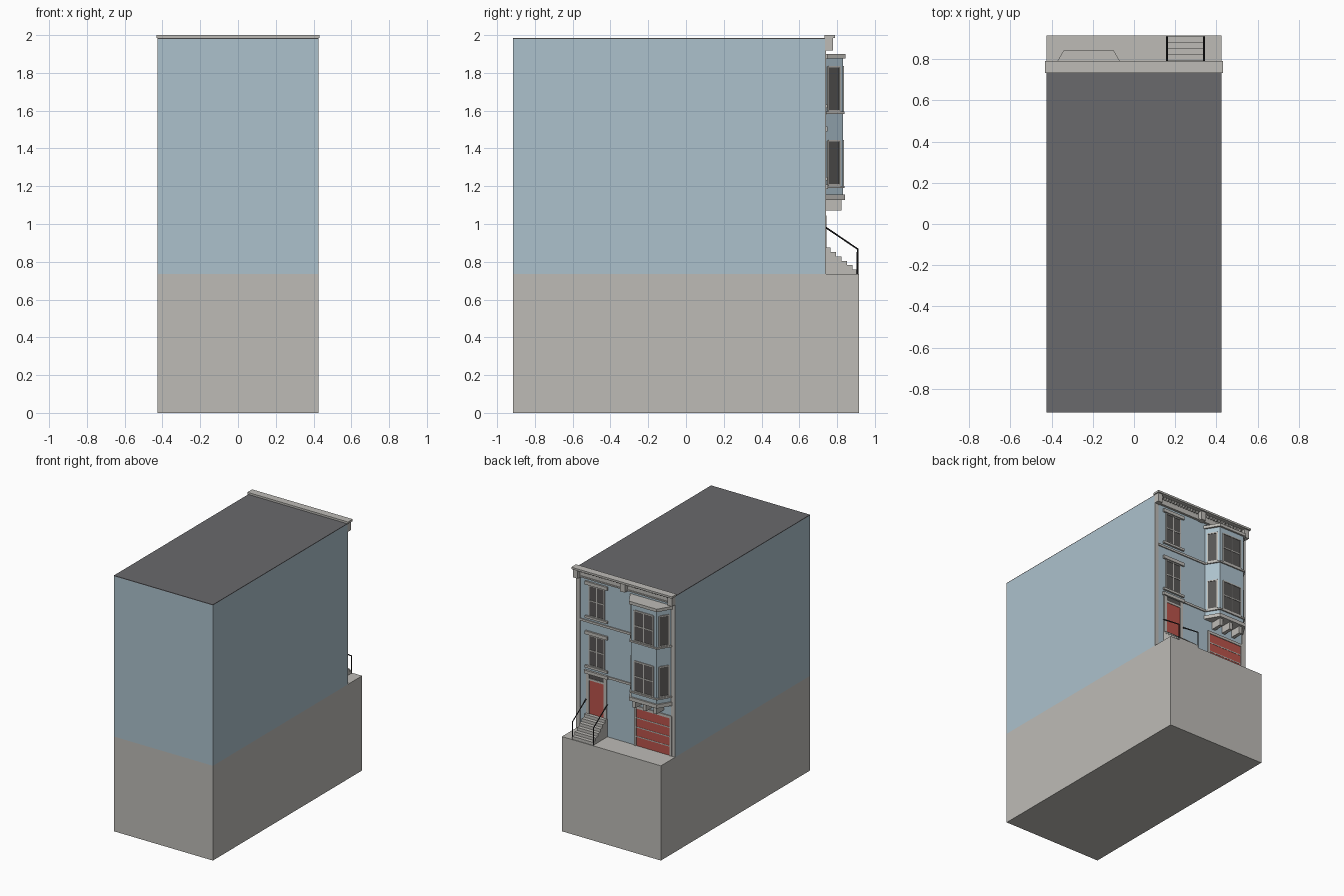
import bpy, bmesh, math
from mathutils import Matrix, Vector

cube = bpy.data.objects.get("Cube")
if cube:
    bpy.data.objects.remove(cube, do_unlink=True)


def material(name, r, g, b):
    m = bpy.data.materials.new(name)
    m.use_nodes = True
    col = [(c / 255) ** 2.2 for c in (r, g, b)] + [1]
    m.diffuse_color = col
    m.node_tree.nodes["Principled BSDF"].inputs["Base Color"].default_value = col
    return m


BLUE = material("blue wall", 171, 192, 203)
STONE = material("pale stone", 188, 186, 181)
ROOF = material("dark roof", 105, 105, 108)
GLASS = material("dark glass", 88, 86, 85)
RED = material("red door", 184, 84, 76)
IRON = material("black iron", 42, 42, 44)


def finish(name, mat, bm):
    bmesh.ops.recalc_face_normals(bm, faces=bm.faces)
    mesh = bpy.data.meshes.new(name)
    bm.to_mesh(mesh)
    bm.free()
    mesh.materials.append(mat)
    ob = bpy.data.objects.new(name, mesh)
    bpy.context.collection.objects.link(ob)
    return ob


# Each box is (x0, x1, y0, y1, z0, z1)
def boxes(name, mat, items, matrix=Matrix()):
    bm = bmesh.new()
    for x0, x1, y0, y1, z0, z1 in items:
        place = (Matrix.Translation(((x0 + x1) / 2, (y0 + y1) / 2, (z0 + z1) / 2))
                 @ Matrix.Diagonal((x1 - x0, y1 - y0, z1 - z0, 1)))
        bmesh.ops.create_cube(bm, size=1, matrix=matrix @ place)
    return finish(name, mat, bm)


# Flat outline extruded along a vector
def prism(name, mat, outline, depth):
    bm = bmesh.new()
    face = bm.faces.new([bm.verts.new(p) for p in outline])
    out = bmesh.ops.extrude_face_region(bm, geom=[face])
    verts = [e for e in out["geom"] if isinstance(e, bmesh.types.BMVert)]
    bmesh.ops.translate(bm, verts=verts, vec=depth)
    return finish(name, mat, bm)


W, BACK, WALL, EDGE = 0.425, -0.915, 0.735, 0.915
GROUND, TOP = 0.735, 1.985

# Main masses
boxes("ground_block", STONE, [(-W, W, BACK, EDGE, 0, GROUND)])
boxes("house_body", BLUE, [(-W, W, BACK, WALL, GROUND, TOP - .005)])
boxes("roof", ROOF, [(-W, W, BACK, WALL, TOP - .005, TOP)])


# Window in a local frame: x along the wall, y outward, z up
def window(name, matrix, half, z0, z1, bars=True, trim=True):
    f = .009
    boxes(name + "_glass", GLASS, [(-half, half, -.002, .002, z0, z1)], matrix)
    frame = [(s * half - f / 2, s * half + f / 2, 0, .006, z0, z1) for s in (-1, 1)]
    frame += [(-half, half, 0, .006, z - f / 2, z + f / 2) for z in (z0, z1)]
    if bars:
        mid = (z0 + z1) / 2
        frame += [(-.004, .004, 0, .005, z0, z1),
                  (-half, half, 0, .005, mid - .004, mid + .004)]
    if trim:
        frame += [(-half - .03, half + .03, 0, .014, z1 + .004, z1 + .03),
                  (-half - .03, half + .03, 0, .014, z0 - .02, z0 - .002)]
    boxes(name + "_frame", STONE, frame, matrix)


ENTRY = 0.25
on_wall = Matrix.Translation((ENTRY, WALL, 0))
window("upper_window", on_wall, .065, 1.635, 1.87)
window("lower_window", on_wall, .065, 1.25, 1.485)

# Entry door with transom and hood
boxes("entry_door", RED, [(-.062, .062, 0, .003, .875, 1.135)], on_wall)
boxes("entry_transom", GLASS, [(-.062, .062, 0, .002, 1.15, 1.185)], on_wall)
boxes("entry_frame", STONE,
      [(s * .075 - .013, s * .075 + .013, 0, .007, .875, 1.185) for s in (-1, 1)]
      + [(-.065, .065, 0, .006, 1.135, 1.15),
         (-.1, .1, 0, .016, 1.185, 1.21)], on_wall)

# Corner strips and string courses
boxes("corner_strips", STONE, [(-W, -W + .035, WALL, WALL + .005, GROUND, 1.93),
                               (W - .035, W, WALL, WALL + .005, GROUND, 1.93)])
boxes("string_courses", STONE, [(-.05, W - .035, WALL, WALL + .008, 1.58, 1.597),
                                (-.05, ENTRY - .1, WALL, WALL + .008, 1.19, 1.207)])

# Cornice with frieze, brackets and dentils
boxes("cornice_top", STONE, [(-.432, .432, WALL - .003, .79, TOP, 2.0)])
boxes("frieze", STONE, [(-W, W, WALL, WALL + .012, 1.925, TOP),
                        (-W, W, WALL, WALL + .018, 1.922, 1.932)])
boxes("cornice_brackets", STONE,
      [(x - .02, x + .02, WALL, .778, 1.918, TOP) for x in (-.405, 0, .405)])
boxes("dentils", STONE,
      [(s * (.04 + i * .025) - .006, s * (.04 + i * .025) + .006, WALL, .76, 1.965, TOP)
       for s in (-1, 1) for i in range(14)])

# Bay window
BAY = -0.22
BACK_HALF, FRONT_HALF, FRONT = .17, .11, .83


def bay_slab(name, mat, z0, z1, grow):
    b, f, y = BACK_HALF + grow, FRONT_HALF + grow * .7, FRONT + grow
    pts = [(BAY - b, WALL, z0), (BAY + b, WALL, z0), (BAY + f, y, z0), (BAY - f, y, z0)]
    return prism(name, mat, pts, (0, 0, z1 - z0))


bay_slab("bay_body", BLUE, 1.14, 1.885, 0)
bay_slab("bay_cap", STONE, 1.877, 1.9, .014)
bay_slab("bay_base", STONE, 1.128, 1.156, .012)
bay_slab("bay_upper_sill", STONE, 1.583, 1.595, .01)
bay_slab("bay_lower_sill", STONE, 1.19, 1.202, .01)
boxes("bay_brackets", STONE,
      [(BAY + d - .014, BAY + d + .014, WALL, .822, 1.072, 1.13) for d in (-.09, 0, .09)])

slant = math.atan2(FRONT - WALL, BACK_HALF - FRONT_HALF)
for level, z0 in (("upper", 1.6), ("lower", 1.207)):
    z1 = z0 + .233
    window("bay_%s_front" % level, Matrix.Translation((BAY, FRONT, 0)),
           .082, z0, z1, trim=False)
    for side, s in (("left", 1), ("right", -1)):
        at = Vector((BAY + s * (BACK_HALF + FRONT_HALF) / 2, (WALL + FRONT) / 2, 0))
        matrix = Matrix.Translation(at) @ Matrix.Rotation(-s * slant, 4, "Z")
        window("bay_%s_%s" % (level, side), matrix, .037, z0, z1, bars=False, trim=False)

# Garage door with rails and surround
G0, G1, GT = -.378, -.09, 1.025
boxes("garage_door", RED, [(G0, G1, WALL, WALL + .003, GROUND, GT)])
step = (GT - GROUND) / 4
boxes("garage_rails", STONE,
      [(G0, G1, WALL, WALL + .005, GROUND + i * step - .004, GROUND + i * step + .004)
       for i in range(1, 4)])
boxes("garage_frame", STONE, [(G0 - .018, G0, WALL, WALL + .008, GROUND, GT),
                              (G1, G1 + .018, WALL, WALL + .008, GROUND, GT),
                              (G0 - .018, G1 + .018, WALL, WALL + .008, GT, GT + .02)])

# Front steps as one stepped profile
N, S0, S1 = 6, ENTRY - .09, ENTRY + .09
run, rise = (.91 - WALL) / N, .14 / N
profile = [(S0, WALL, GROUND), (S0, .91, GROUND)]
for i in range(N):
    z = GROUND + (i + 1) * rise
    profile += [(S0, .91 - i * run, z), (S0, .91 - (i + 1) * run, z)]
prism("front_steps", STONE, profile, (S1 - S0, 0, 0))

# Iron handrails
for side, x in (("left", S1), ("right", S0)):
    curve = bpy.data.curves.new("handrail_" + side, "CURVE")
    curve.dimensions = "3D"
    curve.bevel_depth = .0045
    curve.bevel_resolution = 0
    curve.use_fill_caps = True
    line = curve.splines.new("POLY")
    path = [(x, WALL, .985), (x, .908, .868), (x, .908, GROUND)]
    line.points.add(len(path) - 1)
    for point, co in zip(line.points, path):
        point.co = (*co, 1)
    curve.materials.append(IRON)
    bpy.context.collection.objects.link(bpy.data.objects.new("handrail_" + side, curve))
